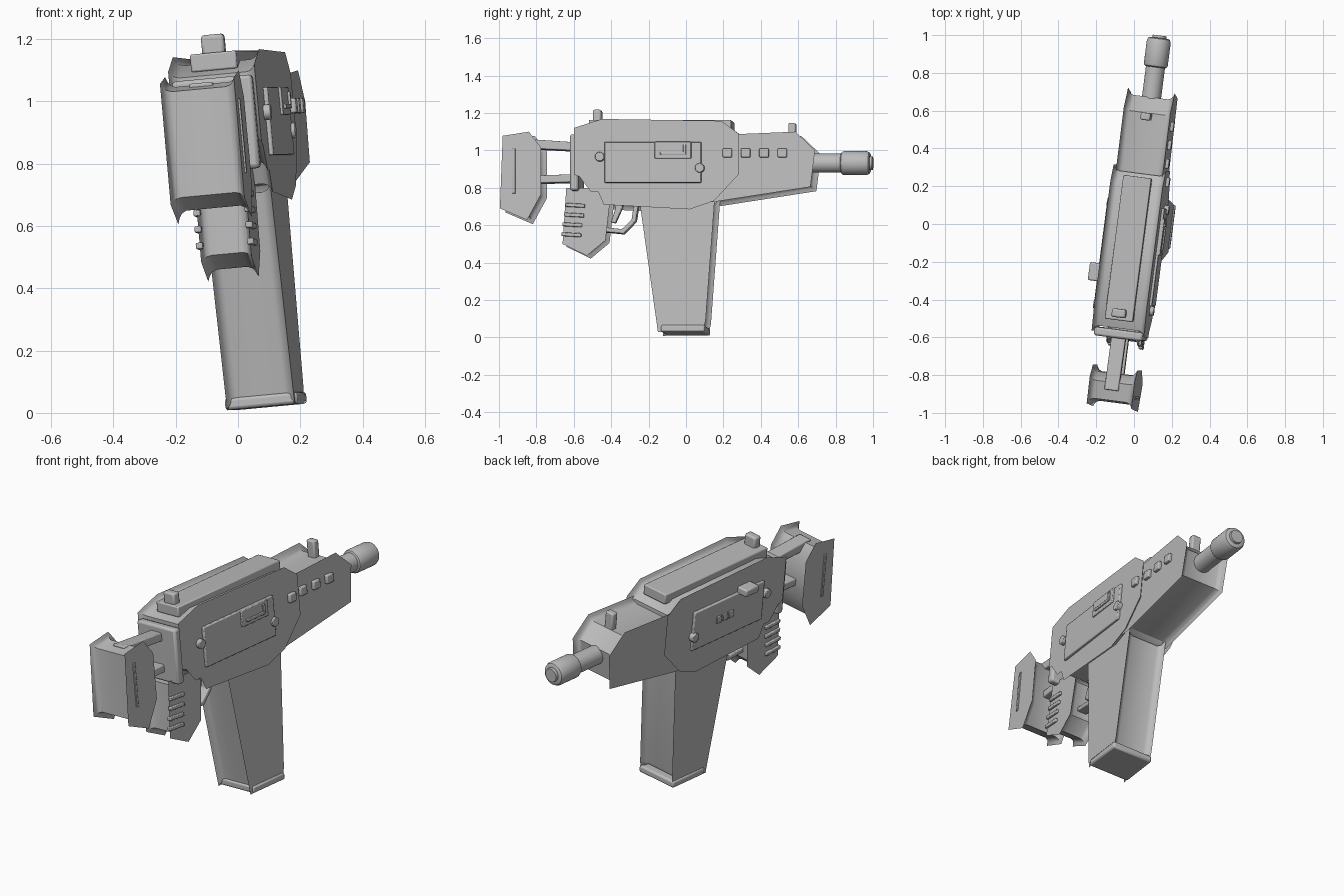
import bpy, bmesh, math
from mathutils import Matrix, Vector

if "Cube" in bpy.data.objects:
    bpy.data.objects.remove(bpy.data.objects["Cube"])

YAW, ROLL = math.radians(-7.4), math.radians(-5.3)
R = Matrix.Rotation(YAW, 3, 'Z') @ Matrix.Rotation(ROLL, 3, 'Y')
POSE = Matrix.Translation((0.093, 0, 0)) @ R.to_4x4()

grey = bpy.data.materials.new("plain grey")
grey.diffuse_color = (0.5, 0.5, 0.5, 1)
grey.use_nodes = True
grey.node_tree.nodes["Principled BSDF"].inputs["Base Color"].default_value = grey.diffuse_color


def loc(y, z, u):
    """World side coordinates at lateral offset u -> local (length, height)."""
    q = (z - u * R[2][0]) / R[2][2]
    return (y - u * R[1][0] - q * R[1][2]) / R[1][1], q


def finish(name, bm, bevel=0.0):
    bmesh.ops.recalc_face_normals(bm, faces=bm.faces)
    me = bpy.data.meshes.new(name)
    bm.to_mesh(me)
    bm.free()
    me.materials.append(grey)
    ob = bpy.data.objects.new(name, me)
    bpy.context.collection.objects.link(ob)
    ob.matrix_world = POSE
    if bevel:
        mod = ob.modifiers.new("soft edges", 'BEVEL')
        mod.width, mod.segments, mod.limit_method = bevel, 2, 'ANGLE'
    return ob


def inset(pts, d):
    """Mitred inward offset of a closed outline."""
    pts = [Vector(p) for p in pts]
    n = len(pts)
    area = sum(pts[i - 1].x * pts[i].y - pts[i].x * pts[i - 1].y for i in range(n))
    s = 1 if area > 0 else -1
    out = []
    for i, p in enumerate(pts):
        a, b = (p - pts[i - 1]).normalized(), (pts[(i + 1) % n] - p).normalized()
        na, nb = Vector((-a.y, a.x)) * s, Vector((-b.y, b.x)) * s
        out.append(p + (na + nb) * d / max(0.4, 1 + na.dot(nb)))
    return out


def loft(name, sections, bevel=0.0):
    """Skin a list of (u, outline) sections and cap both ends."""
    bm = bmesh.new()
    rings = [[bm.verts.new((u, p[0], p[1])) for p in o] for u, o in sections]
    for a, b in zip(rings, rings[1:]):
        for i in range(len(a)):
            bm.faces.new((a[i - 1], a[i], b[i], b[i - 1]))
    bm.faces.new(rings[0])
    bm.faces.new(rings[-1])
    return finish(name, bm, bevel)


def flanged(name, pts, U, d):
    """Flat-sided block whose rim sinks in between two flared side plates."""
    o = [loc(y, z, U) for y, z in pts]
    half = [(U, 0), (U - 0.007, d * 0.45), (U - 0.016, d * 0.8), (U - 0.032, d)]
    steps = half + [(-u, k) for u, k in reversed(half)]
    loft(name, [(u, inset(o, k)) for u, k in steps])


def slab(name, pts, u0, u1, ref=0.0, bevel=0.006, flip=False):
    o = [loc(y, z, ref) for y, z in pts]
    s = -1 if flip else 1
    return loft(name, [(u0 * s, o), (u1 * s, o)], bevel)


def box(name, y0, y1, z0, z1, u0, u1, ref=0.0, bevel=0.006, flip=False):
    return slab(name, [(y0, z0), (y1, z0), (y1, z1), (y0, z1)], u0, u1, ref, bevel, flip)


def lathe(name, profile, axis_z, n=32):
    """Turn (length, radius) points about the barrel axis."""
    bm = bmesh.new()
    rings = []
    for y, r in profile:
        p, q = loc(y, axis_z, 0)
        rings.append([bm.verts.new((r * math.cos(2 * math.pi * i / n), p,
                                    q + r * math.sin(2 * math.pi * i / n))) for i in range(n)])
    for a, b in zip(rings, rings[1:]):
        for i in range(n):
            bm.faces.new((a[i - 1], a[i], b[i], b[i - 1]))
    bm.faces.new(rings[0])
    bm.faces.new(rings[-1])
    return finish(name, bm)


def disc(name, y, z, r, u0, u1, ref, flip=False):
    pts = [(y + r * math.cos(k * math.pi / 8), z + r * math.sin(k * math.pi / 8)) for k in range(16)]
    slab(name, pts, u0, u1, ref, 0.004, flip)


# Main blocks with flared side plates
BODY, FORE, GRIP, STOCK, MAG = 0.14, 0.125, 0.082, 0.12, 0.11
flanged("receiver", [(-0.60, 1.12), (-0.45, 1.168), (0.19, 1.158), (0.28, 1.09), (0.28, 0.87),
                     (0.15, 0.73), (0.02, 0.685), (-0.44, 0.71), (-0.47, 0.78), (-0.51, 0.78),
                     (-0.57, 0.86), (-0.60, 0.87)], BODY, 0.03)
flanged("fore_shroud", [(0.10, 1.08), (0.30, 1.088), (0.585, 1.10), (0.69, 1.0), (0.665, 0.805),
                        (0.15, 0.725), (0.10, 0.725)], FORE, 0.033)
flanged("magazine", [(-0.25, 0.74), (-0.15, 0.028), (0.095, 0.05), (0.105, 0.09), (0.155, 0.76)], MAG, 0.03)
flanged("grip", [(-0.64, 0.80), (-0.66, 0.50), (-0.53, 0.437), (-0.43, 0.52), (-0.405, 0.74),
                 (-0.45, 0.80)], GRIP, 0.03)
flanged("stock_pad", [(-0.98, 1.078), (-0.84, 1.10), (-0.775, 1.015), (-0.775, 0.765),
                      (-0.85, 0.628), (-0.995, 0.69)], STOCK, 0.032)

# Rear cap and stock rods
box("rear_cap", -0.605, -0.56, 0.775, 1.075, -0.13, 0.13, 0.0, 0.012)
slab("upper_rod", [(-0.88, 1.01), (-0.58, 0.995), (-0.58, 1.04), (-0.88, 1.06)], -0.038, 0.038)
slab("lower_rod", [(-0.88, 0.82), (-0.58, 0.828), (-0.58, 0.87), (-0.88, 0.86)], -0.038, 0.038)

# Top rail and sights
box("top_rail", -0.51, 0.25, 1.10, 1.157, -0.075, 0.075)
box("rear_sight", -0.495, -0.45, 1.14, 1.215, -0.037, 0.037, 0.0, 0.01)
box("front_sight", 0.55, 0.588, 1.03, 1.145, -0.026, 0.026, 0.0, 0.008)

# Barrel and muzzle
lathe("barrel", [(0.55, 0.051), (0.85, 0.051)], 0.932)
lathe("muzzle", [(0.83, 0.052), (0.835, 0.060), (0.845, 0.064), (0.965, 0.064), (0.98, 0.058),
                 (0.985, 0.05), (0.985, 0.038), (0.998, 0.036)], 0.932)

# Magazine base plate
box("magazine_base", -0.135, 0.10, 0.03, 0.068, -0.118, 0.118, 0.118, 0.01)

# Panels and screws on both sides
for side, flip in (("right", False), ("left", True)):
    box(side + "_panel", -0.435, 0.083, 0.827, 1.045, BODY - 0.01, BODY + 0.014, BODY, 0.005, flip)
    disc(side + "_rear_screw", -0.46, 0.965, 0.025, BODY - 0.01, BODY + 0.022, BODY, flip)
    disc(side + "_front_screw", 0.075, 0.905, 0.025, BODY - 0.01, BODY + 0.026, BODY, flip)
    box(side + "_stock_rib", -0.928, -0.912, 0.77, 1.01, STOCK - 0.01, STOCK + 0.006, STOCK, 0.003, flip)
    for k, (a, z) in enumerate(((-0.645, 0.707), (-0.65, 0.655), (-0.66, 0.603), (-0.665, 0.55))):
        slab(f"{side}_grip_rib_{k}", [(a, z - 0.008), (a + 0.105, z - 0.014), (a + 0.105, z + 0.006),
                                      (a, z + 0.012)], GRIP - 0.01, GRIP + 0.012, GRIP, 0.004, flip)

# Ejection port and square studs on the right
box("port_cover", -0.165, 0.03, 0.955, 1.045, BODY, BODY + 0.022, BODY, 0.004)
box("port_lip", -0.135, 0.0, 0.975, 0.99, BODY, BODY + 0.03, BODY, 0.003)
box("port_stop", -0.012, 0.004, 0.975, 1.03, BODY, BODY + 0.03, BODY, 0.003)
for k in range(4):
    y, u = 0.222 + 0.098 * k, BODY if k == 0 else FORE
    box(f"stud_{k}", y - 0.025, y + 0.025, 0.962, 1.01, u - 0.01, u + 0.018, u, 0.006)

# Charging handle and small marker plates on the left
box("charging_handle", -0.34, -0.245, 1.035, 1.075, BODY - 0.01, BODY + 0.06, BODY, 0.008, True)
for k in range(3):
    y = -0.21 + 0.045 * k
    box(f"left_marker_{k}", y, y + 0.036, 0.925, 0.965, BODY, BODY + 0.02, BODY, 0.003, True)

# Trigger guard and trigger
guard = [(-0.46, 0.565), (-0.33, 0.552), (-0.265, 0.62), (-0.25, 0.72)]
inner = [(-0.275, 0.72), (-0.288, 0.628), (-0.34, 0.577), (-0.46, 0.59)]
slab("trigger_guard", guard + inner, -0.028, 0.028, 0.0, 0.005)
slab("trigger", [(-0.40, 0.615), (-0.375, 0.61), (-0.335, 0.70), (-0.34, 0.73), (-0.39, 0.73),
                 (-0.375, 0.69)], -0.018, 0.018, 0.0, 0.005)

# Smooth soft areas, keep hard edges crisp
for ob in bpy.context.scene.objects:
    ob.select_set(True)
bpy.context.view_layer.objects.active = bpy.context.scene.objects[0]
bpy.ops.object.shade_smooth_by_angle(angle=math.radians(35))
